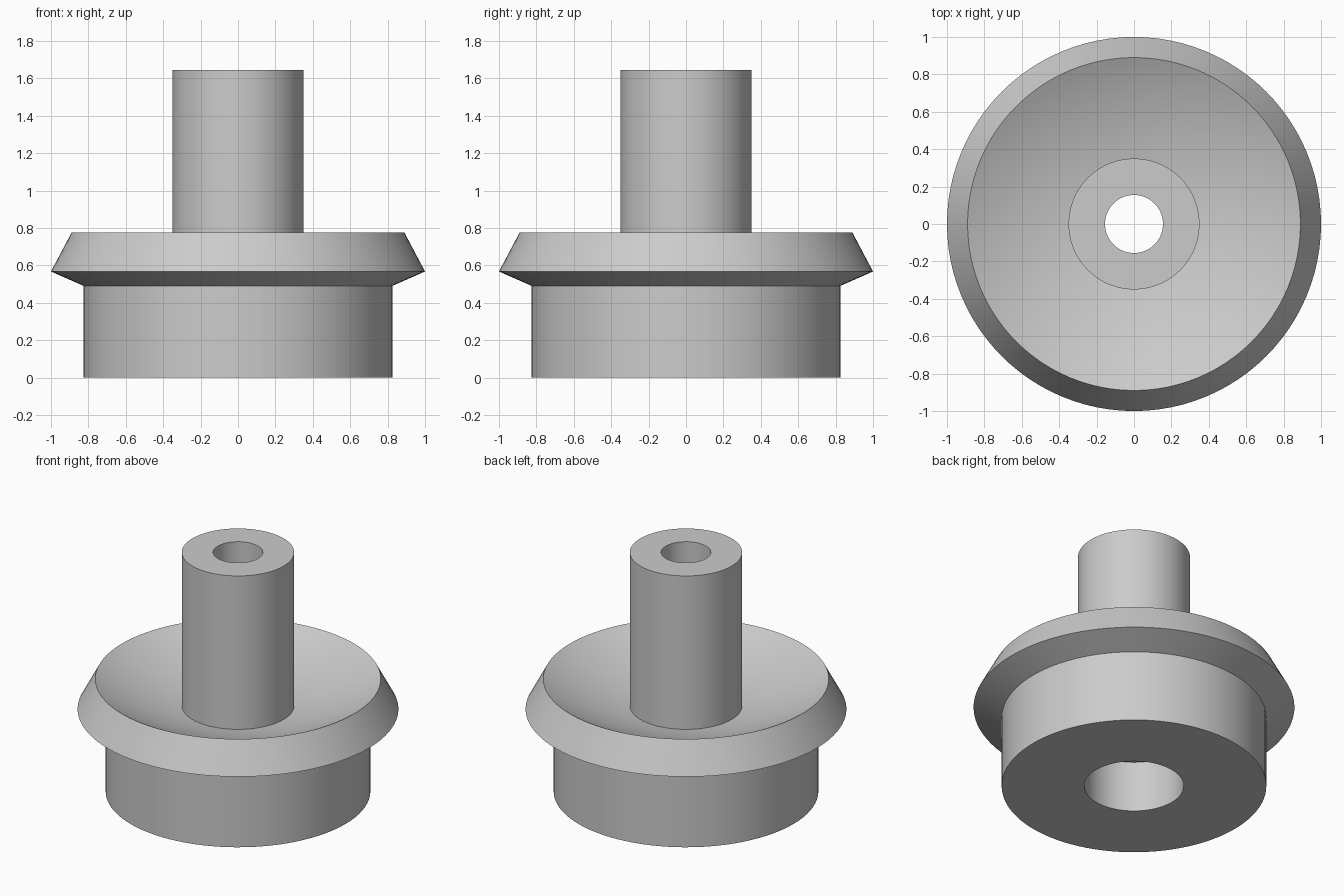
import bpy
import bmesh
from math import sqrt, radians, tau, cos, sin

cube = bpy.data.objects.get("Cube")
if cube:
    bpy.data.objects.remove(cube, do_unlink=True)

SEGMENTS = 96
RIM_R, RIM_Z = 0.89, 0.775
TUBE_R, TUBE_TOP = 0.35, 1.645
BORE_R = 0.155
DISH_R = 1.93  # radius of the spherical dish


def dish_height(r):
    return RIM_Z + sqrt(DISH_R**2 - RIM_R**2) - sqrt(DISH_R**2 - r**2)


def revolve(name, profile, material):
    """Turn a closed (radius, height) profile around z."""
    bm = bmesh.new()
    rings = []
    for i in range(SEGMENTS):
        a = tau * i / SEGMENTS
        rings.append([bm.verts.new((r * cos(a), r * sin(a), z)) for r, z in profile])
    for i, ring in enumerate(rings):
        following = rings[(i + 1) % SEGMENTS]
        for j in range(len(profile)):
            k = (j + 1) % len(profile)
            bm.faces.new((ring[j], following[j], following[k], ring[k]))
    bmesh.ops.recalc_face_normals(bm, faces=bm.faces)
    mesh = bpy.data.meshes.new(name)
    bm.to_mesh(mesh)
    bm.free()
    mesh.materials.append(material)
    obj = bpy.data.objects.new(name, mesh)
    bpy.context.collection.objects.link(obj)
    bpy.ops.object.select_all(action="DESELECT")
    obj.select_set(True)
    bpy.context.view_layer.objects.active = obj
    bpy.ops.object.shade_smooth_by_angle(angle=radians(20))
    return obj


grey = bpy.data.materials.new("plain grey")
grey.use_nodes = True
colour = (0.6, 0.6, 0.6, 1)
grey.diffuse_color = colour
grey.node_tree.nodes["Principled BSDF"].inputs["Base Color"].default_value = colour

# Base drum and flared rim
profile = [(0.31, 0), (0.825, 0), (0.825, 0.49), (1, 0.567)]

# Concave dish, from the rim in to the tube
STEPS = 16
for i in range(STEPS + 1):
    r = RIM_R + (TUBE_R - RIM_R) * i / STEPS
    profile.append((r, dish_height(r)))

# Upright tube, through bore and wider recess below
profile += [(TUBE_R, TUBE_TOP), (BORE_R, TUBE_TOP), (BORE_R, 0.35), (0.31, 0.35)]

revolve("flanged_hollow_spindle", profile, grey)
